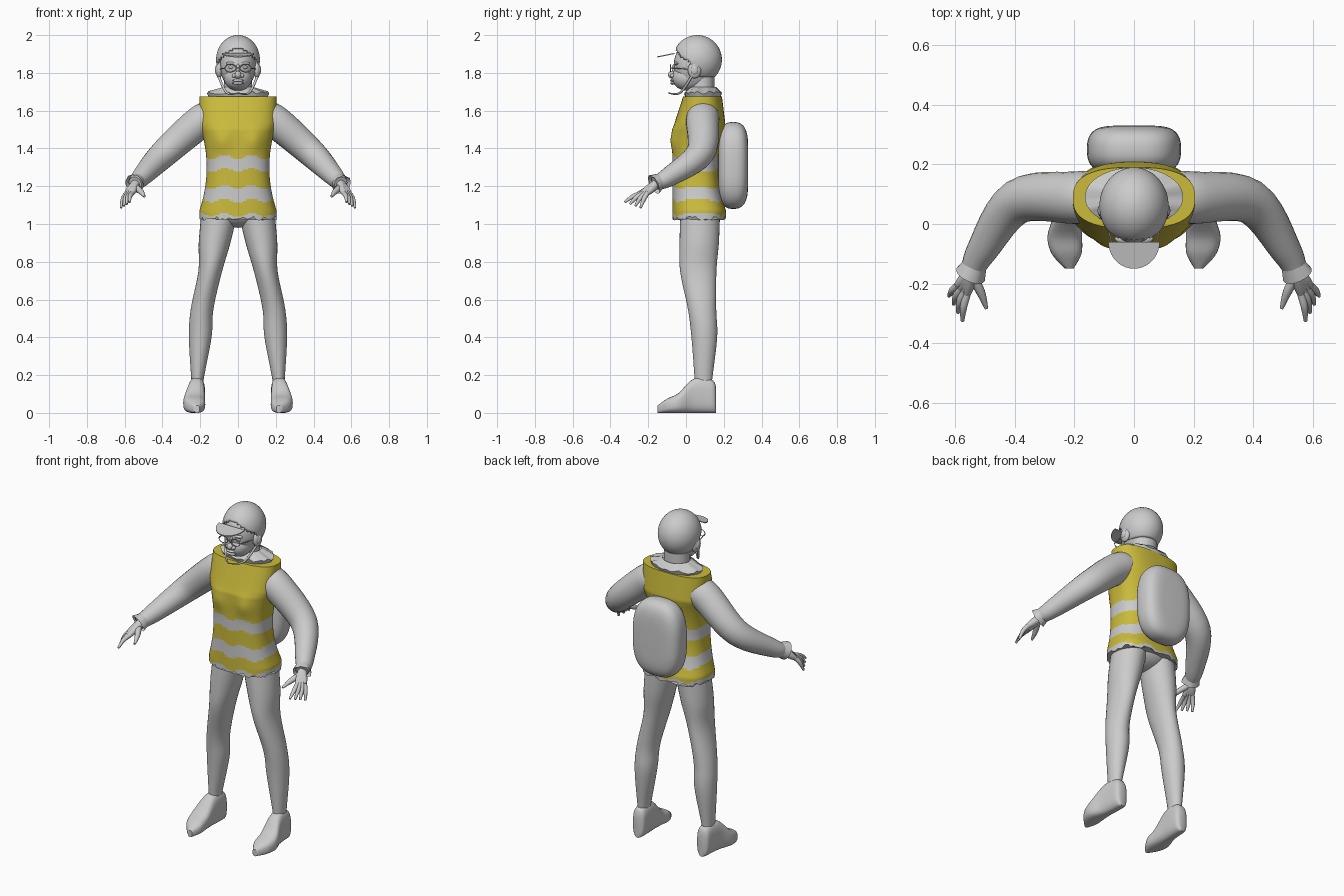
import bpy, bmesh, math, random
from mathutils import Vector, Matrix

random.seed(4)
cube = bpy.data.objects.get("Cube")
if cube:
    bpy.data.objects.remove(cube)


def material(name, rgb):
    mat = bpy.data.materials.new(name)
    mat.use_nodes = True
    mat.diffuse_color = (*rgb, 1)
    mat.node_tree.nodes["Principled BSDF"].inputs["Base Color"].default_value = (*rgb, 1)
    return mat


GREY = material("light grey", (.6, .6, .6))
YELLOW = material("safety yellow", (.6, .5, .045))


def finish(name, bm):
    """Turn the working mesh into a smooth object that keeps its hard edges."""
    bmesh.ops.recalc_face_normals(bm, faces=bm.faces)
    mesh = bpy.data.meshes.new(name)
    bm.to_mesh(mesh)
    bm.free()
    mesh.materials.append(GREY)
    mesh.materials.append(YELLOW)
    mesh.shade_smooth()
    mesh.set_sharp_from_angle(angle=math.radians(50))
    part = bpy.data.objects.new(name, mesh)
    bpy.context.collection.objects.link(part)
    return part


def smooth_path(points, steps):
    """Catmull-Rom interpolation of equal-length tuples."""
    last = len(points) - 1
    path = []
    for i in range(last):
        before, start, end, after = (points[max(0, min(last, i + k))] for k in (-1, 0, 1, 2))
        for step in range(steps):
            t = step / steps
            path.append([b + t * (c - a) / 2 + t * t * (a - (5 * b - d) / 2 + 2 * c - d)
                         + t ** 3 * (3 * b - a - 3 * c + d) / 2
                         for a, b, c, d in zip(before, start, end, after)])
    return path + [list(points[last])]


def skin(bm, rings, caps=True):
    rows = [[bm.verts.new(point) for point in ring] for ring in rings]
    count = len(rows[0])
    for lower, upper in zip(rows, rows[1:]):
        for i in range(count):
            j = (i + 1) % count
            bm.faces.new((lower[i], lower[j], upper[j], upper[i]))
    if caps:
        bm.faces.new(rows[0])
        bm.faces.new(rows[-1])
    return rows


def circle(count):
    angles = [math.tau * i / count for i in range(count)]
    return [(math.cos(angle), math.sin(angle)) for angle in angles]


def loft(bm, stations, axis="z", count=32, power=2, steps=4, side=1, caps=True):
    """Superelliptic rings: (position, centre a, centre b, radius a, radius b)."""
    rings = []
    for t, a, b, ra, rb in smooth_path(stations, steps):
        ring = []
        for c, s in circle(count):
            u = side * (a + ra * math.copysign(abs(c) ** (2 / power), c))
            v = b + rb * math.copysign(abs(s) ** (2 / power), s)
            ring.append((u, v, t) if axis == "z" else (u, t, v))
        rings.append(ring)
    return skin(bm, rings, caps)


def tube(bm, points, side=1, count=12, steps=4, caps=True):
    """Round limb through (x, y, z, radius) points."""
    path = smooth_path(points, steps)
    rings = []
    for k, (x, y, z, radius) in enumerate(path):
        ahead = Vector(path[min(k + 1, len(path) - 1)][:3])
        direction = ahead - Vector(path[max(k - 1, 0)][:3])
        u = direction.cross(Vector((.3, 1, .2))).normalized()
        v = direction.cross(u).normalized()
        ring = [Vector((x, y, z)) + radius * (u * c + v * s) for c, s in circle(count)]
        rings.append([(side * point.x, point.y, point.z) for point in ring])
    return skin(bm, rings, caps)


def ball(bm, centre, radii, count=16):
    bmesh.ops.create_uvsphere(bm, u_segments=count, v_segments=count // 2, radius=1,
                              matrix=Matrix.Translation(centre) @ Matrix.Diagonal((*radii, 1)))


def fray(row, amount):
    for vert in row:
        vert.co.z += random.uniform(-amount, amount)


# Vest: narrow waist, flared hem, sloping chest top
def vest_ring(z):
    flare = min(1, abs(z - 1.3) / .23) ** 2
    slope = max(0, (z - 1.5) / .2)
    return z, 0, .05 + .02 * (flare + slope), .166 + .039 * flare, .122 + .02 * flare - .045 * slope


bottom, top, levels = 1.03, 1.675, 70
bm = bmesh.new()
rows = loft(bm, [vest_ring(bottom + (top - bottom) * i / levels) for i in range(levels + 1)],
            count=80, power=2.6, steps=1)
fray(rows[0], .012)
for vert in bm.verts:
    if vert.co.y < 0:
        across = (abs(vert.co.x) - .09) / .05
        height = (vert.co.z - 1.44) / .06
        vert.co.y -= .016 * math.exp(-across ** 2 - height ** 2)
# Wavy reflective bands and pale hem
for face in bm.faces:
    centre = face.calc_center_median()
    z = centre.z + .01 * math.cos(45 * centre.x)
    pale = z < 1.05 or abs(z - 1.16) < .035 or abs(z - 1.32) < .035
    face.material_index = 0 if pale else 1
finish("vest", bm)

# Frayed collar, neck and pelvis
bm = bmesh.new()
rows = loft(bm, [(top - .01, 0, .09, .15, .09), (top + .02, 0, .09, .165, .1),
                 (top + .05, 0, .09, .08, .07)], count=40, steps=1, caps=False)
fray(rows[1], .008)
finish("collar", bm)
bm = bmesh.new()
loft(bm, [(z, 0, .085, .074, .066) for z in (1.64, 1.8)])
finish("neck", bm)
bm = bmesh.new()
ball(bm, (0, .075, 1.07), (.16, .11, .09), 32)
finish("pelvis", bm)

# Head: skull, jaw, nose, lips, cheeks and brows
bm = bmesh.new()
ball(bm, (0, .05, 1.84), (.095, .115, .135), 32)
ball(bm, (0, .01, 1.775), (.075, .085, .07), 32)
ball(bm, (0, -.075, 1.79), (.018, .02, .02))
ball(bm, (0, -.06, 1.82), (.01, .015, .03))
for z in (1.745, 1.76):
    ball(bm, (0, -.07, z), (.03, .014, .008))
for side in (1, -1):
    ball(bm, (side * .02, -.07, 1.785), (.012, .014, .011))
    ball(bm, (side * .035, -.05, 1.83), (.015, .012, .009))
    ball(bm, (side * .035, -.05, 1.85), (.03, .014, .009))
finish("head", bm)


# Helmet shell with an arched face opening
def below_rim(face):
    x, y, z = face.calc_center_median()
    return z < (1.93 - 6 * x * x if y < .02 else 1.775)


bm = bmesh.new()
ball(bm, (0, .06, 1.87), (.116, .13, .13), 64)
bmesh.ops.delete(bm, context="FACES", geom=[face for face in bm.faces if below_rim(face)])
shell = finish("helmet", bm).modifiers.new("thickness", "SOLIDIFY")
shell.thickness = .01

# Half-round helmet brim
bm = bmesh.new()
arc = [point for point in circle(40) if point[1] > -.01]
skin(bm, [[(.086 * c, -.06 - .09 * s, z - .018 * s) for c, s in arc] for z in (1.9, 1.906)])
finish("helmet_brim", bm)

for side, word in ((1, "left_"), (-1, "right_")):
    # Ear cover, glasses and chin strap
    bm = bmesh.new()
    ball(bm, (side * .1, .045, 1.815), (.018, .036, .045))
    ball(bm, (side * .112, .045, 1.815), (.01, .02, .026))
    finish(word + "ear_cover", bm)
    bm = bmesh.new()
    lens = circle(16)
    tube(bm, [(.04 + .03 * c, -.083, 1.825 + .02 * s, .0025) for c, s in lens + lens[:1]],
         side, count=6, steps=1)
    tube(bm, [(.07, -.083, 1.825, .003), (.1, .04, 1.82, .003)], side, count=6)
    tube(bm, [(0, -.083, 1.825, .003), (.01, -.083, 1.825, .003)], side, count=6)
    finish(word + "glasses", bm)
    bm = bmesh.new()
    tube(bm, [(.106, .035, 1.79, .007), (.06, -.03, 1.695, .006), (0, -.093, 1.693, .003)], side)
    finish(word + "chin_strap", bm)

    # Bent arm and frayed cuff
    bm = bmesh.new()
    tube(bm, [(.13, .088, 1.565, .085), (.2, .088, 1.54, .088), (.39, .075, 1.375, .075),
              (.51, -.09, 1.25, .052), (.545, -.165, 1.215, .036)], side, count=24, steps=6)
    finish(word + "arm", bm)
    bm = bmesh.new()
    rows = tube(bm, [(.532, -.135, 1.23, .04), (.548, -.17, 1.21, .052)], side,
                count=20, steps=1, caps=False)
    fray(rows[-1], .006)
    finish(word + "cuff", bm)

    # Hand with a palm, four fanned fingers and a thumb
    bm = bmesh.new()
    for finger in range(4):
        root = Vector((.56 + .01 * finger, -.235 + .01 * finger, 1.163))
        tip = Vector((.575 + .015 * finger, -.325 + .028 * finger, 1.115 - .01 * finger))
        knuckle = root.lerp(tip, .5) + Vector((.004, 0, .008))
        wrist = Vector((.54, -.155, 1.215)).lerp(root, finger / 20)
        tube(bm, [(*wrist, .024), (*wrist.lerp(root, .6), .02), (*root, .013)], side)
        tube(bm, [(*root, .013), (*knuckle, .012), (*tip, .006)], side)
    tube(bm, [(.54, -.18, 1.195, .018), (.513, -.23, 1.17, .015), (.495, -.283, 1.145, .006)], side)
    finish(word + "hand", bm)

    # Leg from hip through knee to ankle
    bm = bmesh.new()
    loft(bm, [(1.05, .1, .075, .095, .105), (.9, .124, .07, .084, .104), (.75, .147, .065, .063, .096),
              (.55, .19, .085, .06, .075), (.4, .2, .097, .06, .068),
              (.17, .215, .092, .032, .046), (.1, .215, .092, .03, .043)], side=side, steps=6)
    finish(word + "leg", bm)

    # Flat-soled shoe: position, centre, height and half width
    bm = bmesh.new()
    loft(bm, [(y, x, height / 2, width, height / 2) for y, x, height, width in (
        (.16, .215, .13, .02), (.145, .215, .17, .038), (.09, .217, .188, .043),
        (.03, .222, .175, .047), (-.04, .232, .105, .058), (-.1, .226, .075, .05),
        (-.15, .217, .04, .014))], "y", power=2.8, side=side)
    finish(word + "shoe", bm)

# Backpack: rounded box with a gently bulging back
bm = bmesh.new()
stations = []
for i in range(1, 24):
    angle = math.pi * (i / 24 - .5)
    scale = math.cos(angle) ** .4
    depth = math.copysign(abs(math.sin(angle)) ** .8, angle)
    stations.append((.25 + .08 * depth, 0, 1.31, .158 * scale, .23 * scale))
loft(bm, stations, "y", count=48, power=2.8, steps=1)
finish("backpack", bm)
